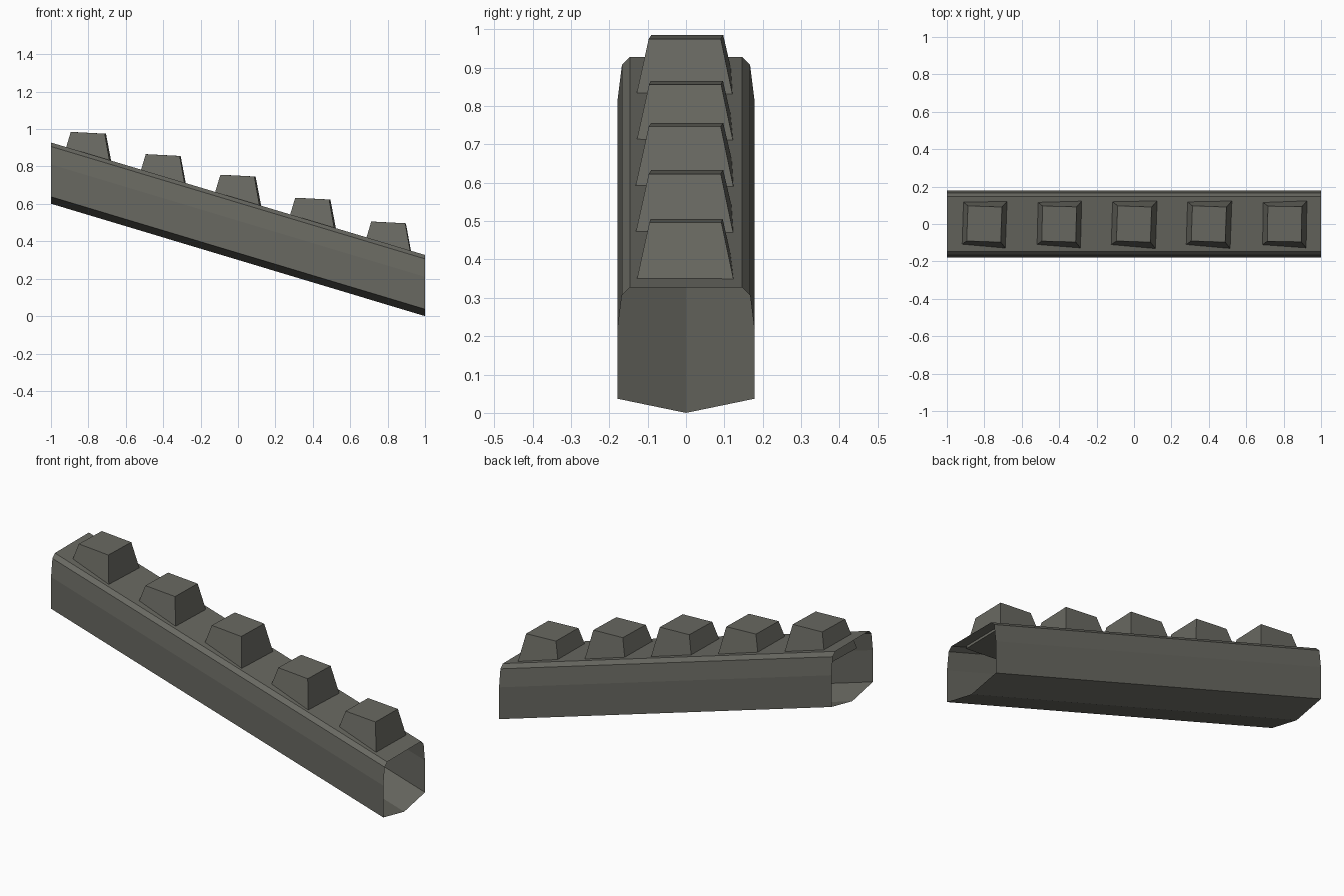
import bpy, bmesh, math
from mathutils import Matrix, Vector

if "Cube" in bpy.data.objects:
    bpy.data.objects.remove(bpy.data.objects["Cube"])

mat = bpy.data.materials.new("dark olive grey")
mat.diffuse_color = (0.14, 0.14, 0.12, 1)
mat.use_nodes = True
mat.node_tree.nodes["Principled BSDF"].inputs["Base Color"].default_value = mat.diffuse_color


def finish(bm, name):
    me = bpy.data.meshes.new(name)
    bmesh.ops.recalc_face_normals(bm, faces=bm.faces)
    bm.to_mesh(me)
    bm.free()
    me.materials.append(mat)
    ob = bpy.data.objects.new(name, me)
    bpy.context.collection.objects.link(ob)
    return ob


# Sloping hollow beam, open at both ends: half profile (y, z) mirrored
half = [(0.179, 0.037), (0.179, 0.21), (0.167, 0.306), (0.146, 0.327)]
profile = [(0, 0)] + half + [(-y, z) for y, z in reversed(half)]
bm = bmesh.new()
high = [bm.verts.new((-1, y, z + 0.601)) for y, z in profile]
low = [bm.verts.new((1, y, z)) for y, z in profile]
n = len(profile)
for i in range(n):
    j = (i + 1) % n
    bm.faces.new((high[i], high[j], low[j], low[i]))
finish(bm, "sloping_beam")


# Tapered blocks, nearly level, sunk into the top of the beam
def block(name, x, z, yaw):
    h = 0.16
    bm = bmesh.new()
    bmesh.ops.create_cube(bm, size=2)
    for v in bm.verts:
        top = v.co.z > 0
        sx, sy = (0.091, 0.094) if top else (0.129, 0.129)
        v.co = Vector((v.co.x * sx, v.co.y * sy, 0 if top else -h))
    rot = Matrix.Rotation(math.radians(yaw), 4, 'Z') @ Matrix.Rotation(math.radians(3), 4, 'Y')
    bm.transform(Matrix.Translation((x, 0, z)) @ rot)
    finish(bm, name)


spots = [(-0.80, 0.980, -2), (-0.40, 0.861, -1.5), (0, 0.751, -2),
         (0.40, 0.628, -2), (0.805, 0.501, -1)]
for i, (x, z, yaw) in enumerate(spots):
    block(f"step_block_{i + 1}", x, z, yaw)
